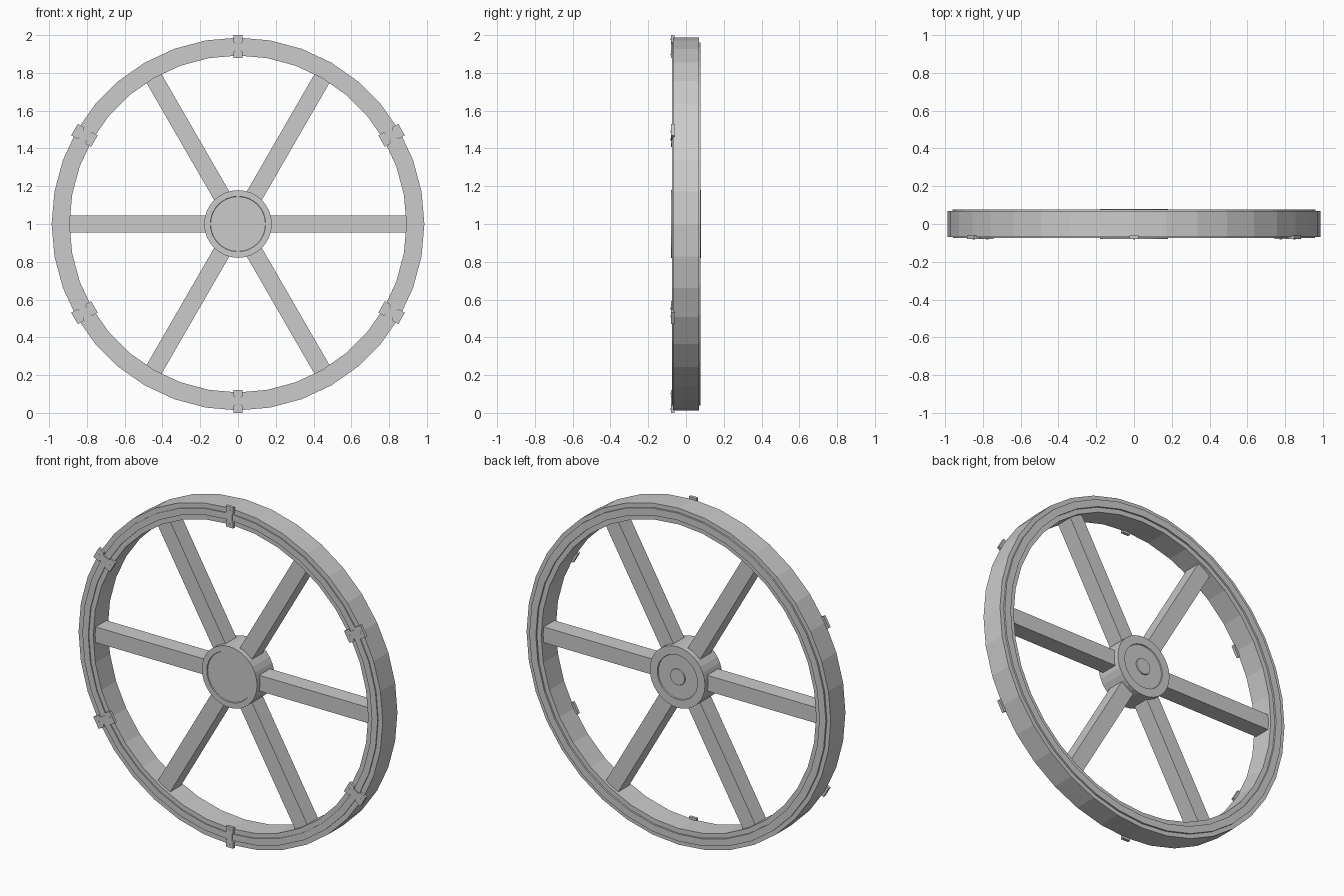
import bpy, math
from mathutils import Matrix, Vector

if "Cube" in bpy.data.objects:
    bpy.data.objects.remove(bpy.data.objects["Cube"])

grey = bpy.data.materials.new("light_grey")
grey.diffuse_color = (0.6, 0.6, 0.6, 1)
grey.use_nodes = True
grey.node_tree.nodes["Principled BSDF"].inputs["Base Color"].default_value = grey.diffuse_color
CENTRE = Vector((0, 0, 1))


def make(name, verts, faces):
    me = bpy.data.meshes.new(name)
    me.from_pydata(verts, [], faces)
    me.materials.append(grey)
    ob = bpy.data.objects.new(name, me)
    bpy.context.collection.objects.link(ob)
    return ob


def lathe(name, profile, n, closed):
    """Spin (radius, y) points about the axle; open profiles get end caps."""
    k = len(profile)
    verts = []
    for i in range(n):
        a = math.tau * i / n
        verts += [CENTRE + Vector((r * math.cos(a), y, r * math.sin(a))) for r, y in profile]
    faces = []
    for i in range(n):
        j = (i + 1) % n
        for p in range(k if closed else k - 1):
            q = (p + 1) % k
            faces.append((i * k + p, i * k + q, j * k + q, j * k + p))
    if not closed:
        faces.append([i * k for i in reversed(range(n))])
        faces.append([i * k + k - 1 for i in range(n)])
    return make(name, verts, faces)


def slab(name, outline, y0, y1, angle):
    """Extrude a (radial, sideways) outline from y0 to y1, turned about the axle."""
    n = len(outline)
    rot = Matrix.Rotation(-angle, 3, 'Y')
    verts = [CENTRE + rot @ Vector((r, y, s)) for y in (y0, y1) for r, s in outline]
    faces = [list(range(n)), list(reversed(range(n, 2 * n)))]
    faces += [(i, i + n, (i + 1) % n + n, (i + 1) % n) for i in range(n)]
    return make(name, verts, faces)


# rim with a raised band on both sides
lathe("rim", [(0.892, -0.068), (0.92, -0.068), (0.92, -0.074), (0.958, -0.074),
              (0.958, -0.068), (0.987, -0.068), (0.987, 0.068), (0.962, 0.068),
              (0.962, 0.078), (0.92, 0.078), (0.92, 0.068), (0.892, 0.068)], 36, True)

# hub with shallow recessed faces and a rear axle cap
lathe("hub", [(0.145, -0.074), (0.147, -0.079), (0.179, -0.079), (0.179, 0.08),
              (0.13, 0.08), (0.128, 0.074), (0.048, 0.074), (0.046, 0.08)], 32, False)

for i in range(6):
    # spokes
    a = math.radians(60 * i)
    slab("spoke", [(0.15, -0.046), (0.9, -0.046), (0.9, 0.046), (0.15, 0.046)], -0.05, 0.05, a)
    # rim clips, waisted in the middle, with two rivets
    a = math.radians(60 * i + 30)
    w = 0.024 if i in (1, 4) else 0.035
    m = w * 0.62
    half = [(0.878, w), (0.913, w), (0.917, m), (0.957, m), (0.961, w), (1.0, w)]
    slab("rim_clip", [(r, -s) for r, s in half] + half[::-1], -0.079, -0.062, a)
    for r in (0.897, 0.98):
        c = [(r + 0.006 * math.cos(t * math.pi / 4), 0.006 * math.sin(t * math.pi / 4)) for t in range(8)]
        slab("clip_rivet", c, -0.081, -0.077, a)

# make all normals point outwards
import bmesh
for ob in bpy.data.objects:
    bm = bmesh.new()
    bm.from_mesh(ob.data)
    bmesh.ops.recalc_face_normals(bm, faces=bm.faces)
    bm.to_mesh(ob.data)
    bm.free()
